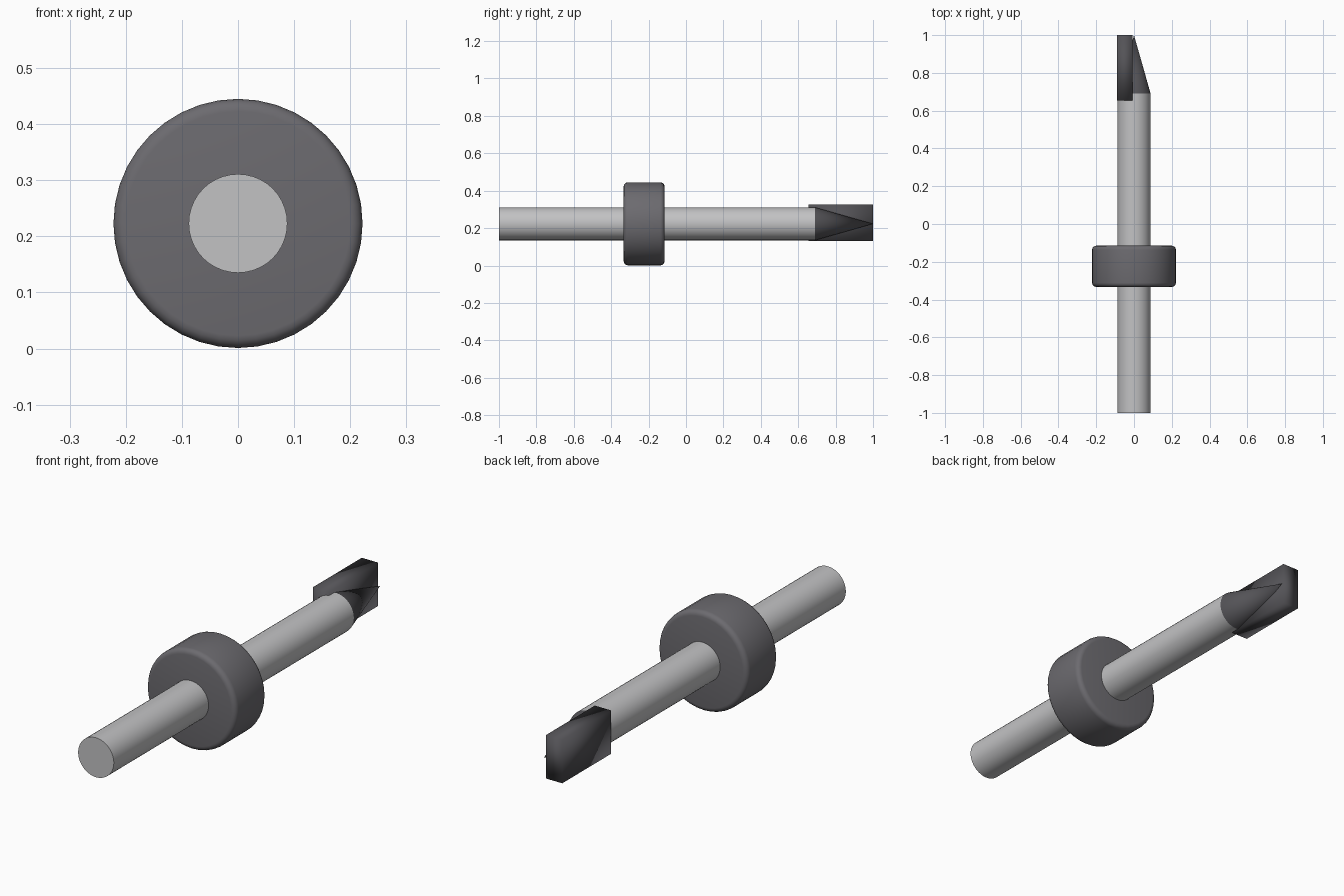
import bpy
import bmesh
from math import cos, sin, pi, radians

AXIS_Z = 0.223
SIDES = 40

cube = bpy.data.objects.get("Cube")
if cube:
    bpy.data.objects.remove(cube, do_unlink=True)


def material(name, rgb):
    mat = bpy.data.materials.new(name)
    mat.use_nodes = True
    mat.diffuse_color = (*rgb, 1)
    mat.node_tree.nodes["Principled BSDF"].inputs["Base Color"].default_value = (*rgb, 1)
    return mat


def add_object(name, bm, mat):
    bmesh.ops.recalc_face_normals(bm, faces=bm.faces)
    mesh = bpy.data.meshes.new(name)
    bm.to_mesh(mesh)
    bm.free()
    mesh.materials.append(mat)
    obj = bpy.data.objects.new(name, mesh)
    bpy.context.collection.objects.link(obj)
    return obj


def smooth(obj, angle):
    bpy.ops.object.select_all(action="DESELECT")
    obj.select_set(True)
    bpy.context.view_layer.objects.active = obj
    bpy.ops.object.shade_smooth_by_angle(angle=radians(angle))


def turned(name, profile, mat):
    """Solid turned around the long y axis from (y, radius) points."""
    bm = bmesh.new()
    rings = []
    for y, r in profile:
        count = SIDES if r > 0 else 1
        rings.append([bm.verts.new((r * cos(2 * pi * i / SIDES), y,
                                    AXIS_Z + r * sin(2 * pi * i / SIDES)))
                      for i in range(count)])
    for a, b in zip(rings, rings[1:]):
        for i in range(SIDES):
            j = (i + 1) % SIDES
            if len(b) == 1:
                bm.faces.new((a[i], a[j], b[0]))
            else:
                bm.faces.new((a[i], a[j], b[j], b[i]))
    for ring in (rings[0], rings[-1]):
        if len(ring) > 1:
            bm.faces.new(ring)
    obj = add_object(name, bm, mat)
    smooth(obj, 35)
    return obj


steel = material("light steel", (0.54, 0.54, 0.55))
rubber = material("dark grey collar", (0.150, 0.146, 0.160))
carbide = material("charcoal tip", (0.088, 0.086, 0.095))

# Shaft and pointed tip
turned("shaft", [(-1, 0.088), (0.69, 0.088)], steel)
turned("tip_cone", [(0.69, 0.088), (1, 0)], carbide)

# Collar with rounded rims
R, Y0, Y1, ROUND = 0.222, -0.333, -0.115, 0.022
steps = [pi / 2 * i / 4 for i in range(5)]
front_rim = [(Y0 + ROUND * (1 - sin(t)), R - ROUND * (1 - cos(t))) for t in reversed(steps)]
front_rim.reverse()
front_rim = sorted(front_rim)
back_rim = [(Y0 + Y1 - y, r) for y, r in reversed(front_rim)]
# Rim points run from the flat side outward
front_rim = [(Y0 + ROUND * (1 - cos(t)), R - ROUND * (1 - sin(t))) for t in steps]
back_rim = [(Y0 + Y1 - y, r) for y, r in reversed(front_rim)]
turned("collar", front_rim + back_rim, rubber)

# Cutting blade beside the tip
bm = bmesh.new()
bmesh.ops.create_cube(bm, size=1)
bmesh.ops.scale(bm, vec=(0.081, 0.345, 0.193), verts=bm.verts)
bmesh.ops.translate(bm, vec=(-0.0495, 0.8275, 0.2285), verts=bm.verts)
blade = add_object("cutting_blade", bm, carbide)
smooth(blade, 180)
